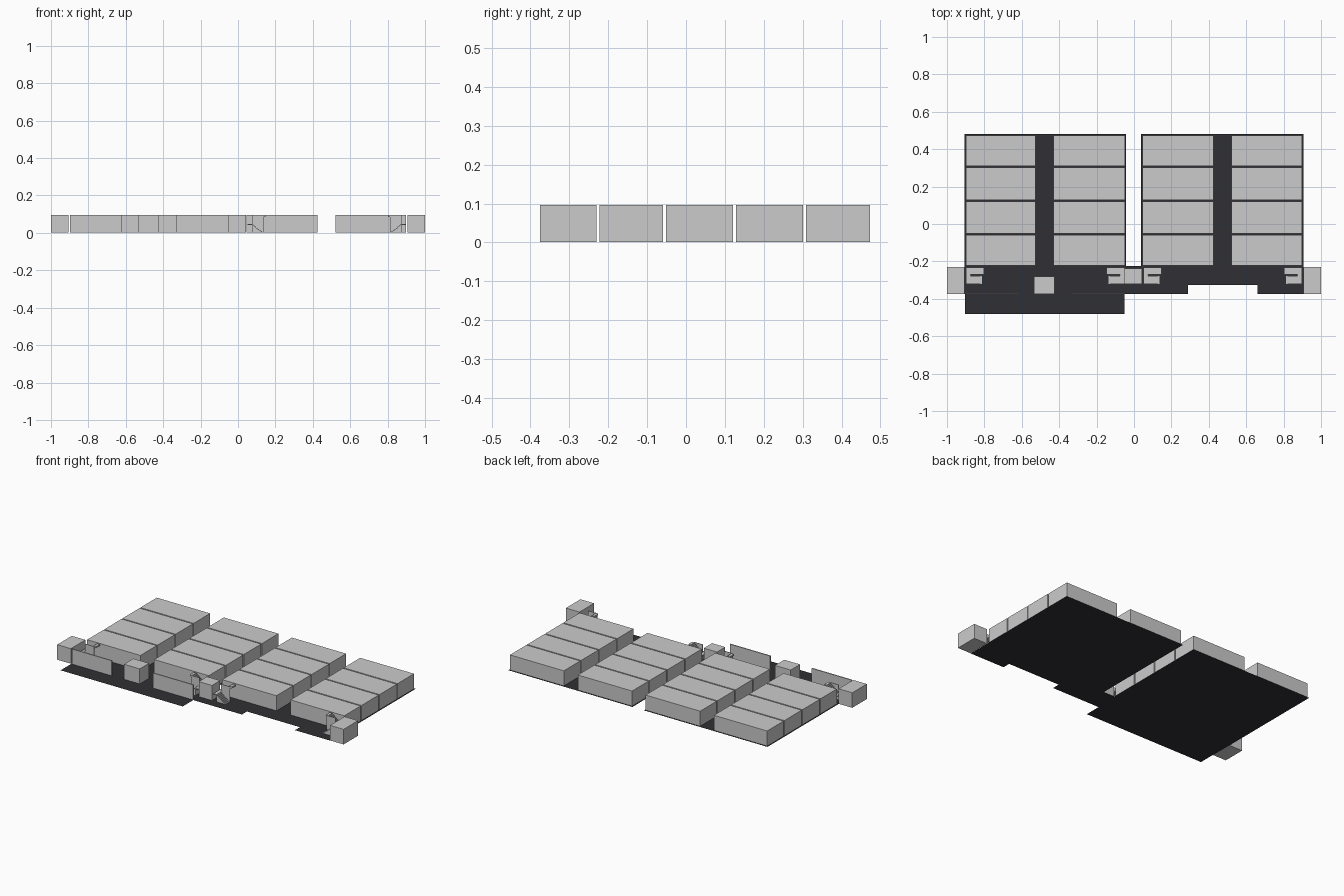
import bpy, bmesh

if "Cube" in bpy.data.objects:
    bpy.data.objects.remove(bpy.data.objects["Cube"])

H = 0.096      # building height
T = 0.008      # thin wall
Z0 = 0.001     # parts rest just above the floor sheet

dark = bpy.data.materials.new("dark_floor")
dark.diffuse_color = (0.03, 0.03, 0.035, 1)
dark.use_nodes = True
dark.node_tree.nodes["Principled BSDF"].inputs["Base Color"].default_value = dark.diffuse_color


def finish(name, bm):
    mesh = bpy.data.meshes.new(name)
    bm.to_mesh(mesh)
    bm.free()
    ob = bpy.data.objects.new(name, mesh)
    bpy.context.collection.objects.link(ob)
    return ob


def add_box(bm, x0, x1, y0, y1, z0=Z0, z1=H):
    x0, x1 = min(x0, x1), max(x0, x1)
    vs = bmesh.ops.create_cube(bm, size=1)["verts"]
    for v in vs:
        v.co = (x1 if v.co.x > 0 else x0,
                y1 if v.co.y > 0 else y0,
                z1 if v.co.z > 0 else z0)


def box(name, *dims):
    bm = bmesh.new()
    add_box(bm, *dims)
    return finish(name, bm)


# Plan outline shared by the floor and the perimeter wall
outline = [(-0.903, -0.48), (-0.05, -0.48), (-0.05, -0.375), (0.29, -0.375),
           (0.29, -0.325), (0.66, -0.325), (0.66, -0.375), (0.905, -0.375),
           (0.905, 0.48), (0.038, 0.48), (0.038, -0.225), (-0.042, -0.225),
           (-0.042, 0.48), (-0.905, 0.48), (-0.905, -0.375), (-0.903, -0.375)]


def plan_face(z):
    bm = bmesh.new()
    face = bm.faces.new([bm.verts.new((x, y, z)) for x, y in outline])
    bm.normal_update()
    return bm, face


# Dark floor sheet
bm, face = plan_face(0)
finish("floor", bm).data.materials.append(dark)

# Thin perimeter wall
bm, face = plan_face(Z0)
bmesh.ops.inset_region(bm, faces=[face], thickness=T, use_even_offset=True)
bm.faces.remove(face)
res = bmesh.ops.extrude_face_region(bm, geom=bm.faces[:])
for v in res["geom"]:
    if isinstance(v, bmesh.types.BMVert):
        v.co.z = H
bmesh.ops.recalc_face_normals(bm, faces=bm.faces[:])
finish("perimeter_wall", bm)

# Rows of solid room blocks on both sides of each corridor
rows = [(-0.222, -0.059), (-0.051, 0.121), (0.129, 0.301), (0.309, 0.473)]
columns = [(-0.898, -0.526), (-0.43, -0.049), (0.045, 0.424), (0.522, 0.898)]
for x0, x1 in columns:
    for y0, y1 in rows:
        box("room_block", x0, x1, y0, y1)

# Side blocks, link block and entry block
for s in (-1, 1):
    box("side_block", s * 0.905, s * 1.0, -0.375, -0.23)
box("link_block", -0.05, 0.042, -0.32, -0.238)
box("entry_block", -0.535, -0.425, -0.373, -0.28)

# Partitions between the front bay and the lobby
box("bay_partition_left", -0.898, -0.62, -0.375, -0.368)
box("bay_partition_right", -0.33, -0.05, -0.375, -0.368)


# Two-flight stairs: landing at x, flights running in direction d
def stairs(x, d, steps=8):
    bm = bmesh.new()
    run, mid = 0.062 / steps, H / 2
    add_box(bm, x, x + d * 0.022, -0.32, -0.232, mid - 0.006, mid)
    for i in range(steps):
        a = x + d * (0.022 + i * run)
        b = a + d * run
        low = mid - mid * (i + 0.5) / steps
        high = mid + mid * (i + 1) / steps
        add_box(bm, a, b, -0.32, -0.278, Z0, low)
        add_box(bm, a, b, -0.27, -0.232, high - 0.014, high)
    add_box(bm, x + d * 0.084, x + d * 0.094, -0.27, -0.232, H - 0.01, H)
    add_box(bm, x + d * 0.022, x + d * 0.084, -0.276, -0.272)
    finish("stairs", bm)


for s in (-1, 1):
    stairs(s * 0.897, -s)
    stairs(s * 0.052, s)
